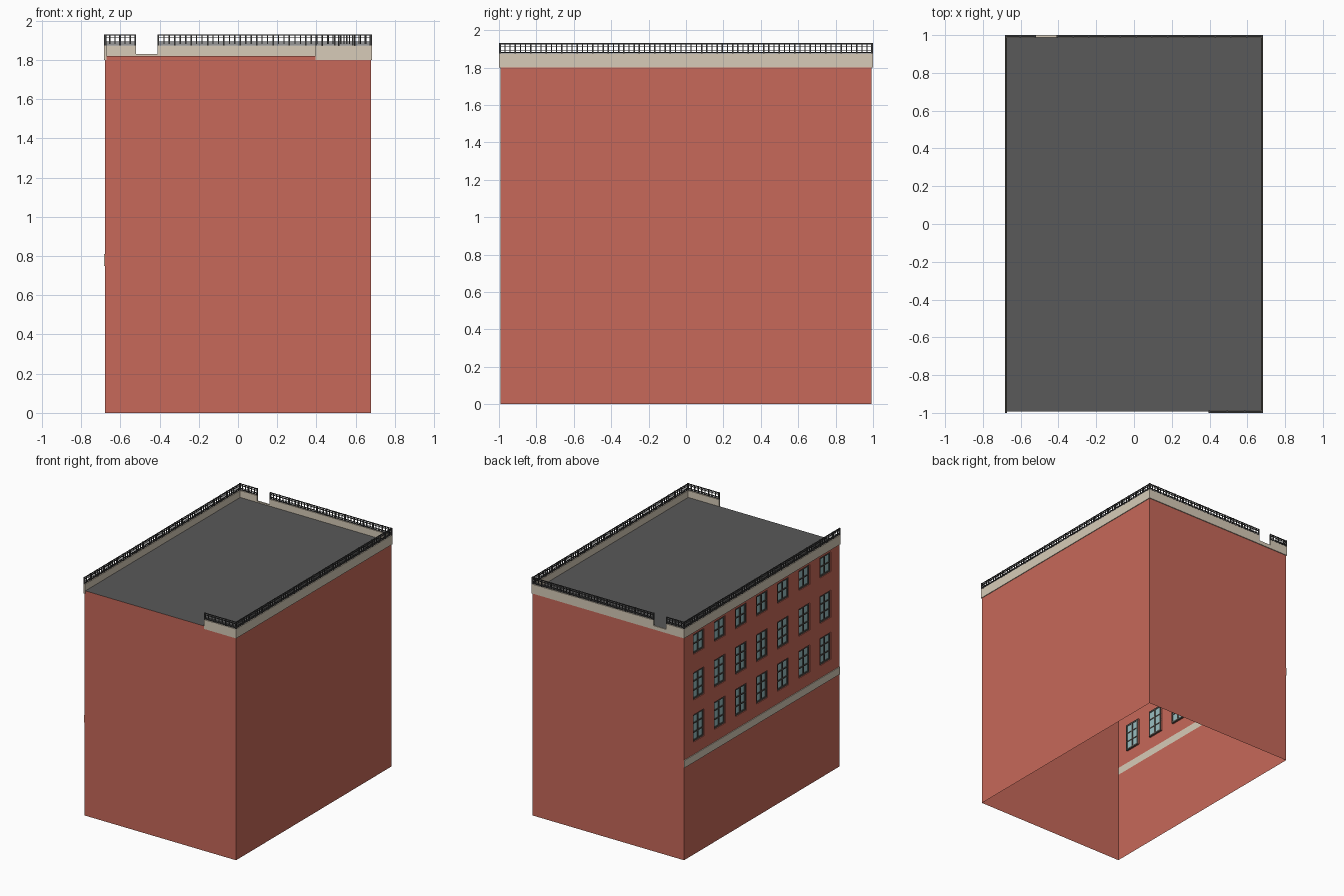
import bpy, bmesh
from mathutils import Vector

if "Cube" in bpy.data.objects:
    bpy.data.objects.remove(bpy.data.objects["Cube"])

HX, HY, H = 0.678, 0.993, 1.82      # wall half sizes and roof height
OX, OY, T = 0.684, 1.0, 0.012       # parapet outer half sizes and thickness


def material(name, r, g, b):
    m = bpy.data.materials.new(name)
    m.diffuse_color = (r, g, b, 1)
    m.use_nodes = True
    m.node_tree.nodes["Principled BSDF"].inputs["Base Color"].default_value = m.diffuse_color
    return m


BRICK = material("brick", 0.57, 0.14, 0.10)
STONE = material("stone", 0.68, 0.60, 0.48)
ROOF = material("roofing", 0.10, 0.10, 0.10)
IRON = material("iron", 0.05, 0.05, 0.05)
FRAME = material("window_paint", 0.09, 0.08, 0.07)
GLASS = material("glass", 0.32, 0.52, 0.54)


def box(bm, x0, x1, y0, y1, z0, z1):
    v = bmesh.ops.create_cube(bm, size=1)["verts"]
    bmesh.ops.scale(bm, vec=(x1 - x0, y1 - y0, z1 - z0), verts=v)
    bmesh.ops.translate(bm, vec=((x0 + x1) / 2, (y0 + y1) / 2, (z0 + z1) / 2), verts=v)


def quad(bm, *pts):
    bm.faces.new([bm.verts.new(p) for p in pts])


def finish(bm, name, mat):
    me = bpy.data.meshes.new(name)
    bm.to_mesh(me)
    bm.free()
    me.materials.append(mat)
    ob = bpy.data.objects.new(name, me)
    bpy.context.collection.objects.link(ob)
    return ob


# Plain front, right and back walls (single sheets, open underneath)
bm = bmesh.new()
corners = [(-HX, -HY), (HX, -HY), (HX, HY), (-HX, HY)]
for (xa, ya), (xb, yb) in zip(corners, corners[1:]):
    quad(bm, (xa, ya, 0), (xb, yb, 0), (xb, yb, H), (xa, ya, H))
finish(bm, "plain_walls", BRICK)

# Roof sheet
bm = bmesh.new()
quad(bm, *[(x, y, H) for x, y in corners])
finish(bm, "roof", ROOF)

# Left facade: grid of wall cells with window openings and their reveals
W, DEPTH = 0.14, 0.012
BAND = (0.75, 0.81)
cols = [(0.27 * i - W / 2 - 0.005, 0.27 * i + W / 2 - 0.005) for i in range(-3, 4)]
rows = [(0.91, 1.13, 3), (1.25, 1.47, 3), (1.62, 1.78, 2)]
ys = [-HY] + [y for c in cols for y in c] + [HY]
zs = [0, *BAND] + [z for r in rows for z in r[:2]] + [H]
bm = bmesh.new()
xi = -HX + DEPTH
for j, (z0, z1) in enumerate(zip(zs, zs[1:])):
    if j == 1:                       # stone band fills this strip
        continue
    for i, (y0, y1) in enumerate(zip(ys, ys[1:])):
        ring = [(y0, z0), (y0, z1), (y1, z1), (y1, z0)]
        if j >= 3 and j % 2 and i % 2:
            for (ya, za), (yb, zb) in zip(ring, ring[1:] + ring[:1]):
                quad(bm, (-HX, ya, za), (-HX, yb, zb), (xi, yb, zb), (xi, ya, za))
        else:
            quad(bm, *[(-HX, y, z) for y, z in reversed(ring)])
bmesh.ops.remove_doubles(bm, verts=bm.verts, dist=1e-5)
finish(bm, "left_facade", BRICK)

# Stone band under the windows
bm = bmesh.new()
box(bm, -OX, -HX, -HY, HY, *BAND)
finish(bm, "stone_band", STONE)

# Windows: glass sheet, outer frame, mullion and transoms
glass, frame = bmesh.new(), bmesh.new()
f, b = 0.013, 0.0045
for z0, z1, panes in rows:
    for y0, y1 in cols:
        quad(glass, (xi, y0, z0), (xi, y0, z1), (xi, y1, z1), (xi, y1, z0))
        fx = (xi - 0.006, xi + 0.003)
        yc = (y0 + y1) / 2
        for ya, yb in ((y0, y0 + f), (y1 - f, y1), (yc - f / 2, yc + f / 2)):
            box(frame, *fx, ya, yb, z0, z1)
        for za, zb in ((z0, z0 + f), (z1 - f, z1)):
            box(frame, *fx, y0, y1, za, zb)
        for k in range(1, panes):
            zc = z0 + (z1 - z0) * k / panes
            box(frame, *fx, y0, y1, zc - b, zc + b)
finish(glass, "window_glass", GLASS)
finish(frame, "window_frames", FRAME)

# Parapet runs as (axis, fixed outer coordinate, start, end)
runs = [("y", -OX, -OY, OY), ("y", OX, -OY, OY),
        ("x", OY, -OX, -0.52), ("x", OY, -0.41, OX), ("x", -OY, 0.395, OX)]


def run_box(bm, run, a, b, thick, z0, z1, inset=0.0):
    axis, c = run[:2]
    s = 1 if c > 0 else -1
    lo, hi = sorted((c - s * inset, c - s * (inset + thick)))
    if axis == "y":
        box(bm, lo, hi, a, b, z0, z1)
    else:
        box(bm, a, b, lo, hi, z0, z1)


bm = bmesh.new()
for run in runs:
    run_box(bm, run, run[2], run[3], T, 1.80, 1.875)
box(bm, -0.52, -0.41, OY - T, OY, 1.80, 1.83)    # low sill in the back gap
finish(bm, "parapet", STONE)

# Iron railing on the parapet: rails, posts and balusters
bm = bmesh.new()
for run in runs:
    a, e = run[2], run[3]
    for z0, z1 in ((1.878, 1.884), (1.890, 1.894), (1.912, 1.916), (1.924, 1.930)):
        run_box(bm, run, a, e, 0.006, z0, z1, 0.003)
    n = max(1, round((e - a) / 0.085))
    step = (e - a - 0.008) / n
    for i in range(n + 1):
        p = a + 0.004 + i * step
        run_box(bm, run, p - 0.004, p + 0.004, 0.012, 1.875, 1.930)
        if i < n:
            for k in (1, 2):
                q = p + step * k / 3
                run_box(bm, run, q - 0.003, q + 0.003, 0.005, 1.88, 1.925, 0.0035)
finish(bm, "roof_railing", IRON)
